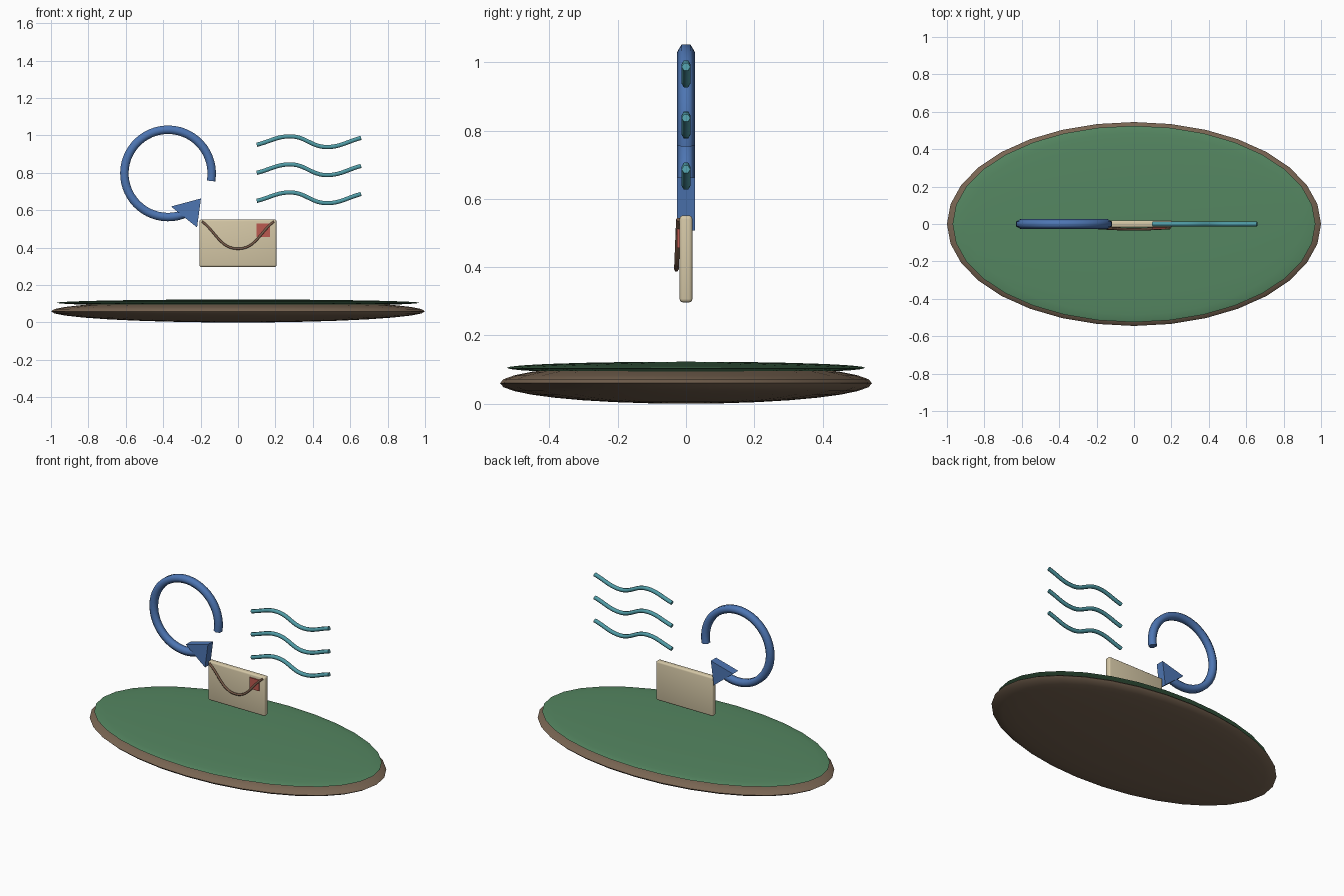
import bpy, bmesh, math
from mathutils import Vector
from mathutils.geometry import interpolate_bezier

if "Cube" in bpy.data.objects:
    bpy.data.objects.remove(bpy.data.objects["Cube"])


def material(name, rgb):
    m = bpy.data.materials.new(name)
    m.diffuse_color = (*rgb, 1)
    m.use_nodes = True
    m.node_tree.nodes["Principled BSDF"].inputs["Base Color"].default_value = m.diffuse_color
    return m


BROWN = material("earth", (0.19, 0.13, 0.085))
GREEN = material("grass", (0.09, 0.24, 0.12))
CREAM = material("paper", (0.66, 0.57, 0.38))
FLAP = material("flap_line", (0.2, 0.11, 0.07))
RED = material("stamp_red", (0.5, 0.1, 0.08))
BLUE = material("arrow_blue", (0.075, 0.18, 0.45))
TEAL = material("wave_teal", (0.08, 0.33, 0.38))


def finish(name, bm, mat, angle=None):
    bmesh.ops.recalc_face_normals(bm, faces=bm.faces)
    me = bpy.data.meshes.new(name)
    bm.to_mesh(me)
    bm.free()
    me.materials.append(mat)
    ob = bpy.data.objects.new(name, me)
    bpy.context.collection.objects.link(ob)
    if angle:
        bpy.ops.object.select_all(action='DESELECT')
        bpy.context.view_layer.objects.active = ob
        ob.select_set(True)
        bpy.ops.object.shade_smooth_by_angle(angle=math.radians(angle))
    return ob


def disc(name, z, scale, mat):
    bm = bmesh.new()
    bmesh.ops.create_uvsphere(bm, u_segments=32, v_segments=16, radius=1)
    bmesh.ops.scale(bm, vec=scale, verts=bm.verts)
    bmesh.ops.translate(bm, vec=(0, 0, z), verts=bm.verts)
    finish(name, bm, mat, 60)


def box(name, center, size, mat, bevel=0):
    bm = bmesh.new()
    bmesh.ops.create_cube(bm, size=1)
    bmesh.ops.scale(bm, vec=size, verts=bm.verts)
    bmesh.ops.translate(bm, vec=center, verts=bm.verts)
    if bevel:
        bmesh.ops.bevel(bm, geom=bm.edges[:], offset=bevel, segments=3,
                        profile=0.5, affect='EDGES')
    finish(name, bm, mat, 35)


def tube(name, path, r, mat, sides=6):
    # sweep a hexagon, with corners towards front and back, along the path
    bm = bmesh.new()
    rings = []
    for i, p in enumerate(path):
        t = path[min(i + 1, len(path) - 1)] - path[max(i - 1, 0)]
        n = Vector((0, 1, 0)).cross(t).normalized()
        b = t.cross(n).normalized()
        rings.append([bm.verts.new(p + r * (math.cos(a) * b + math.sin(a) * n))
                      for a in (math.tau * k / sides for k in range(sides))])
    for r0, r1 in zip(rings, rings[1:]):
        for k in range(sides):
            j = (k + 1) % sides
            bm.faces.new((r0[k], r0[j], r1[j], r1[k]))
    bm.faces.new(rings[0])
    bm.faces.new(rings[-1])
    finish(name, bm, mat, 70)


def smooth_path(points, steps=12):
    # automatic Bezier handles through the points
    pts = [Vector(p) for p in points]
    tan = []
    for i in range(len(pts)):
        t = Vector()
        if i > 0:
            t += (pts[i] - pts[i - 1]).normalized()
        if i < len(pts) - 1:
            t += (pts[i + 1] - pts[i]).normalized()
        tan.append(t.normalized())
    out = [pts[0]]
    for i in range(len(pts) - 1):
        a, b = pts[i], pts[i + 1]
        h = (b - a).length * 0.39
        out += interpolate_bezier(a, a + tan[i] * h, b - tan[i + 1] * h, b, steps + 1)[1:]
    return out


# ground: earth disc with grass on top
disc("earth_base", 0.06, (1.0, 0.545, 0.06), BROWN)
disc("grass_top", 0.105, (0.97, 0.525, 0.018), GREEN)

# envelope with flap line and stamp
box("envelope", (0, 0, 0.424), (0.412, 0.038, 0.255), CREAM, 0.011)
tube("envelope_flap", smooth_path([(-0.192, -0.022, 0.54), (0, -0.028, 0.394),
                                   (0.192, -0.022, 0.54)]), 0.007, FLAP)
box("stamp", (0.135, -0.02, 0.492), (0.07, 0.012, 0.072), RED)

# circular arrow
C = Vector((-0.374, 0, 0.797))
arc = [math.radians(-10 + 312 * i / 48) for i in range(49)]
tube("arrow_ring", [C + 0.2335 * Vector((math.cos(a), 0, math.sin(a))) for a in arc],
     0.026, BLUE)
bm = bmesh.new()
face = bm.faces.new([bm.verts.new((x, -0.027, z)) for x, z in
                     ((-0.358, 0.62), (-0.198, 0.663), (-0.219, 0.508))])
ext = bmesh.ops.extrude_face_region(bm, geom=[face], use_keep_orig=True)
bmesh.ops.translate(bm, vec=(0, 0.054, 0),
                    verts=[g for g in ext["geom"] if isinstance(g, bmesh.types.BMVert)])
finish("arrow_head", bm, BLUE)

# three wavy lines
for i in range(3):
    z = 0.95 - 0.15 * i
    tube(f"wave_{i + 1}", smooth_path([(0.1, 0, z), (0.285, 0, z + 0.045),
                                       (0.47, 0, z - 0.012), (0.658, 0, z + 0.037)]),
         0.0128, TEAL)
